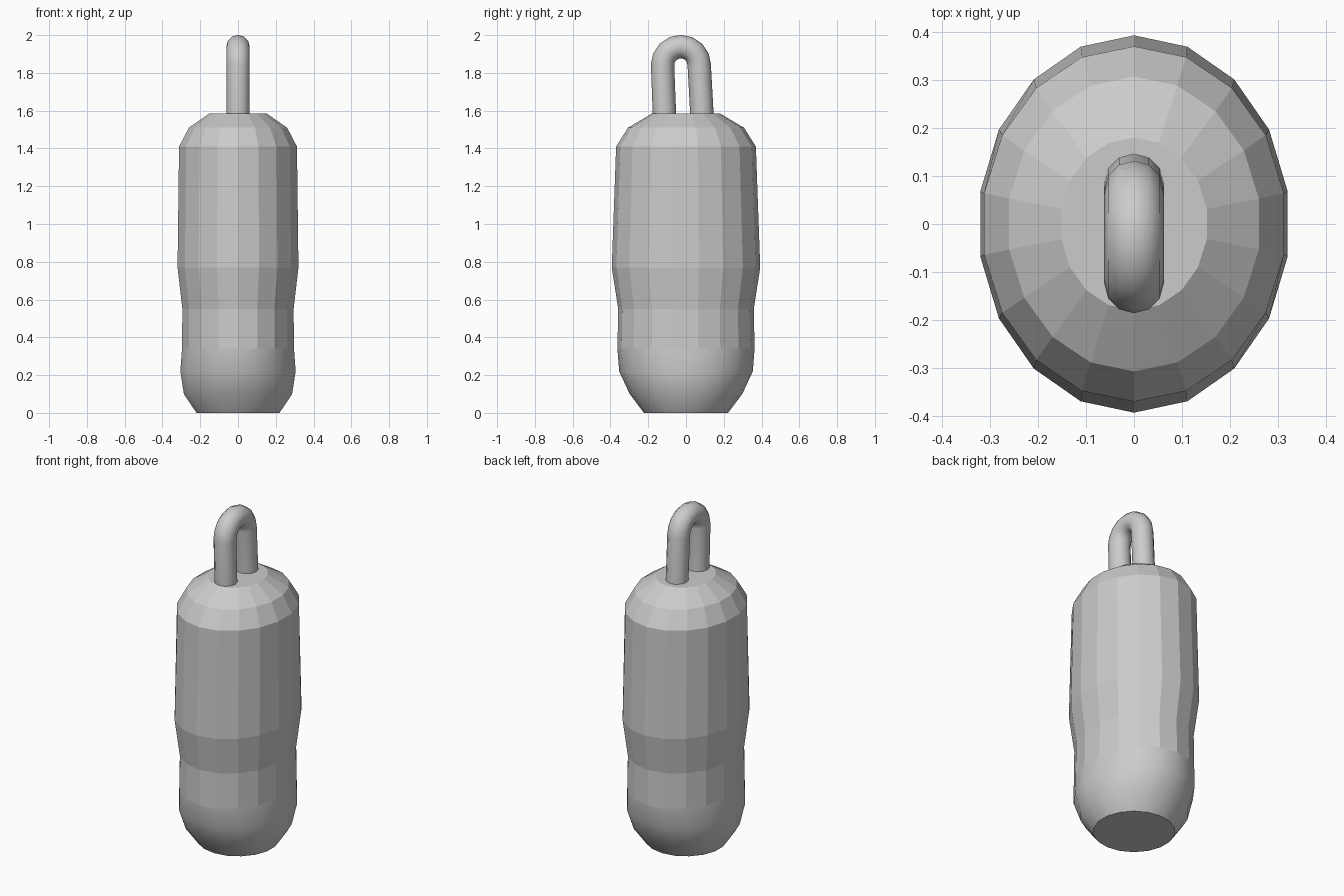
import bpy, bmesh, math

if "Cube" in bpy.data.objects:
    bpy.data.objects.remove(bpy.data.objects["Cube"])

SIDES = 18

# z, half width in x, half depth in y
profile = [
    (0.00, 0.223, 0.223), (0.10, 0.291, 0.298), (0.22, 0.310, 0.354),
    (0.34, 0.301, 0.363), (0.55, 0.299, 0.359), (0.77, 0.325, 0.393),
    (1.41, 0.317, 0.370), (1.51, 0.264, 0.307), (1.585, 0.154, 0.180),
]

# Faceted oval body with a smooth rounded base
bm = bmesh.new()
rings = []
for z, rx, ry in profile:
    angles = [2 * math.pi * i / SIDES for i in range(SIDES)]
    rings.append([bm.verts.new((rx * math.sin(a), -ry * math.cos(a), z)) for a in angles])
for k in range(len(rings) - 1):
    low, high = rings[k], rings[k + 1]
    for i in range(SIDES):
        j = (i + 1) % SIDES
        face = bm.faces.new((low[i], low[j], high[j], high[i]))
        face.smooth = k < 3
bm.faces.new(rings[0][::-1])
bm.faces.new(rings[-1])
bmesh.ops.recalc_face_normals(bm, faces=bm.faces[:])
mesh = bpy.data.meshes.new("body")
bm.to_mesh(mesh)
bm.free()
bpy.context.collection.objects.link(bpy.data.objects.new("body", mesh))

# Bent round loop on top, legs sunk into the body
path = [(-0.113, 1.55)]
for i in range(9):
    a = math.pi * (1 - i / 8)
    path.append((-0.027 + 0.097 * math.cos(a), 1.842 + 0.097 * math.sin(a)))
path.append((0.086, 1.55))
curve = bpy.data.curves.new("hanging_loop", "CURVE")
curve.dimensions = "3D"
curve.bevel_depth = 0.062
curve.bevel_resolution = 4
curve.use_fill_caps = True
spline = curve.splines.new("POLY")
spline.points.add(len(path) - 1)
for point, (y, z) in zip(spline.points, path):
    point.co = (0, y, z, 1)
loop = bpy.data.objects.new("hanging_loop", curve)
bpy.context.collection.objects.link(loop)
bpy.context.view_layer.objects.active = loop
loop.select_set(True)
bpy.ops.object.convert(target="MESH")
bpy.ops.object.shade_smooth_by_angle(angle=math.radians(50))
